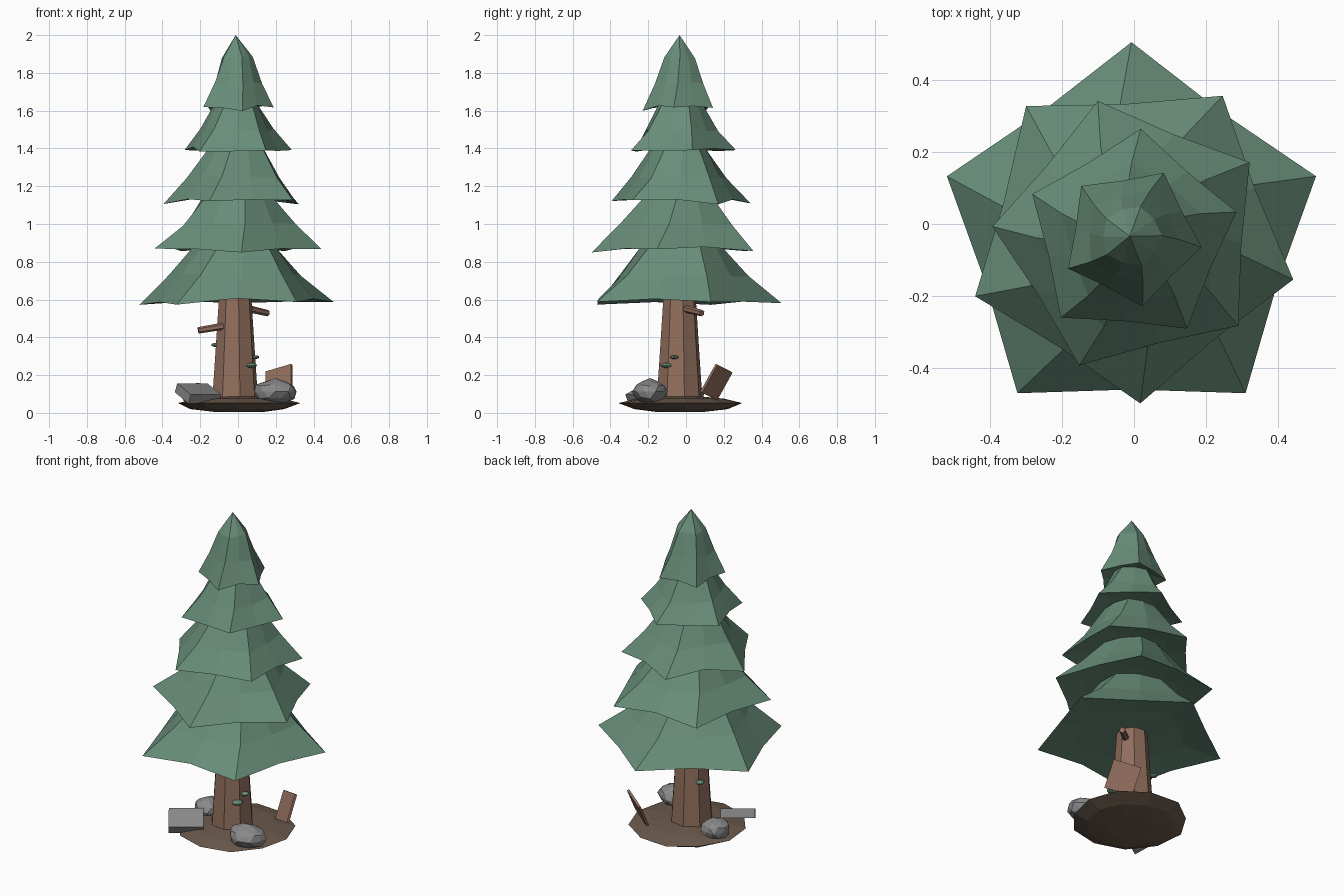
import bpy, bmesh, math, random
from mathutils import Vector, Matrix

if "Cube" in bpy.data.objects:
    bpy.data.objects.remove(bpy.data.objects["Cube"])

random.seed(4)
CX, CY = -0.007, -0.034   # tree axis


def material(name, rgb):
    m = bpy.data.materials.new(name)
    m.diffuse_color = (*rgb, 1)
    m.use_nodes = True
    m.node_tree.nodes["Principled BSDF"].inputs["Base Color"].default_value = m.diffuse_color
    return m


GREEN = material("pine_green", (0.140, 0.268, 0.192))
BARK = material("bark_brown", (0.285, 0.158, 0.108))
SOIL = material("soil_brown", (0.148, 0.102, 0.074))
STONE = material("stone_grey", (0.25, 0.25, 0.25))


def finish(name, bm, mat):
    bmesh.ops.recalc_face_normals(bm, faces=bm.faces)
    me = bpy.data.meshes.new(name)
    bm.to_mesh(me)
    bm.free()
    me.materials.append(mat)
    ob = bpy.data.objects.new(name, me)
    bpy.context.collection.objects.link(ob)
    return ob


def loft(name, rings, mat):
    """Bridge rings of points and cap both ends (a one-point ring is a tip)."""
    bm = bmesh.new()
    loops = [[bm.verts.new(p) for p in r] for r in rings]
    for a, b in zip(loops, loops[1:]):
        n = max(len(a), len(b))
        for i in range(n):
            j = (i + 1) % n
            if len(b) == 1:
                bm.faces.new((a[i], a[j], b[0]))
            elif len(a) == 1:
                bm.faces.new((a[0], b[j], b[i]))
            else:
                bm.faces.new((a[i], a[j], b[j], b[i]))
    for end in (loops[0], loops[-1]):
        if len(end) > 2:
            bm.faces.new(end)
    return finish(name, bm, mat)


def circle(cx, cy, z, r, n, start=0.0, jitter=0.0):
    pts = []
    for i in range(n):
        a = start + math.tau * i / n
        q = r * (1 + random.uniform(-jitter, jitter))
        pts.append((cx + q * math.cos(a), cy + q * math.sin(a), z))
    return pts


# Foliage tiers: five-pointed skirts, pinched between the tips
def star(z, r, mid, angle, lift=0.0, wobble=0.0):
    pts = []
    for i in range(10):
        a = math.radians(angle + 36 * i)
        q = r * (mid if i % 2 else 1)
        pts.append((CX + q * math.cos(a), CY + q * math.sin(a),
                    z + lift * (i % 2) + random.uniform(-wobble, wobble)))
    return pts


TIERS = [  # rim height, tip radius, first tip angle, height, top radius
    (0.580, 0.540, 90, 0.42, 0.13),
    (0.860, 0.466, 57, 0.39, 0.11),
    (1.115, 0.388, 32, 0.38, 0.09),
    (1.380, 0.300, 85, 0.34, 0.07),
    (1.608, 0.198, 63, 0.392, 0.0),
]
for k, (z, r, ang, h, top) in enumerate(TIERS):
    rings = [
        [(CX, CY, z + 0.035)],
        star(z + 0.03, r * 0.6, 0.86, ang),
        star(z, r, 0.79, ang, 0.016, 0.012),
        star(z + h * 0.35, r * 0.68, 0.86, ang + 5, 0.0, 0.008),
        star(z + h * 0.70, r * 0.43, 0.92, ang + 10, 0.0, 0.006),
    ]
    if top:
        rings.append(star(z + h, top, 0.97, ang + 14))
    else:
        rings.append([(CX - 0.005, CY, 2.0)])
    loft(f"foliage_tier_{k + 1}", rings, GREEN)

# Trunk with a slight taper
loft("trunk", [circle(-0.015, -0.034, z, r, 8, math.radians(12))
               for z, r in ((0.05, 0.125), (0.3, 0.108), (0.62, 0.087), (0.75, 0.075))], BARK)


# Broken branch stubs
def stub(name, a, b, r):
    a, b = Vector(a), Vector(b)
    bm = bmesh.new()
    bmesh.ops.create_cone(bm, cap_ends=True, segments=6, radius1=r * 1.15,
                          radius2=r, depth=(b - a).length)
    rot = (b - a).to_track_quat('Z', 'Y').to_matrix().to_4x4()
    bm.transform(Matrix.Translation((a + b) / 2) @ rot)
    return finish(name, bm, BARK)


stub("branch_stub_left", (-0.06, -0.085, 0.462), (-0.21, -0.11, 0.437), 0.017)
stub("branch_stub_right", (0.04, -0.02, 0.555), (0.157, 0.085, 0.528), 0.017)

# Soil mound
loft("soil_mound", [
    circle(0, -0.03, 0.005, 0.13, 11, 0.1, 0.05),
    circle(0, -0.03, 0.02, 0.25, 11, 0.1, 0.04),
    circle(0.005, -0.03, 0.052, 0.325, 11, 0.1, 0.04),
    circle(0, -0.03, 0.075, 0.23, 11, 0.1, 0.05),
    [(-0.015, -0.034, 0.098)]], SOIL)


# Rounded stones and shelf growths on the trunk
def lump(name, loc, size, mat, jitter, subdiv=1, turn=0.0):
    bm = bmesh.new()
    bmesh.ops.create_icosphere(bm, subdivisions=subdiv, radius=1)
    for v in bm.verts:
        v.co *= 1 + random.uniform(-jitter, jitter)
    bm.transform(Matrix.Translation(loc) @ Matrix.Rotation(turn, 4, 'Z')
                 @ Matrix.Diagonal((*size, 1)))
    return finish(name, bm, mat)


lump("stone_right", (0.197, -0.19, 0.112), (0.112, 0.09, 0.068), STONE, 0.07, 2)
lump("stone_back", (-0.214, 0.02, 0.096), (0.082, 0.08, 0.062), STONE, 0.07, 2, 0.5)
for i, (x, y, z, s) in enumerate(((0.07, -0.105, 0.252, 0.031),
                                  (0.09, -0.062, 0.295, 0.023),
                                  (-0.118, 0.03, 0.36, 0.024))):
    lump(f"shelf_growth_{i + 1}", (x, y, z), (s, s, s * 0.45), GREEN, 0.03, 2)


# Tilted slab of stone
def box(name, loc, x_axis, y_axis, dims, mat):
    x = Vector(x_axis).normalized()
    y = Vector(y_axis).normalized()
    rot = Matrix((x, y, x.cross(y))).transposed().to_4x4()
    bm = bmesh.new()
    bmesh.ops.create_cube(bm, size=1)
    bm.transform(Matrix.Translation(loc) @ rot @ Matrix.Diagonal((*dims, 1)))
    return finish(name, bm, mat)


box("stone_slab", (-0.212, -0.205, 0.103), (0.82, 0.57, 0), (-0.57, 0.82, 0.47),
    (0.195, 0.14, 0.052), STONE)

# Leaning wooden board
box("leaning_board", (0.217, 0.161, 0.163), (0.135, -0.08, 0.04), (0, 0.08, 0.145),
    (0.162, 0.168, 0.014), BARK)
